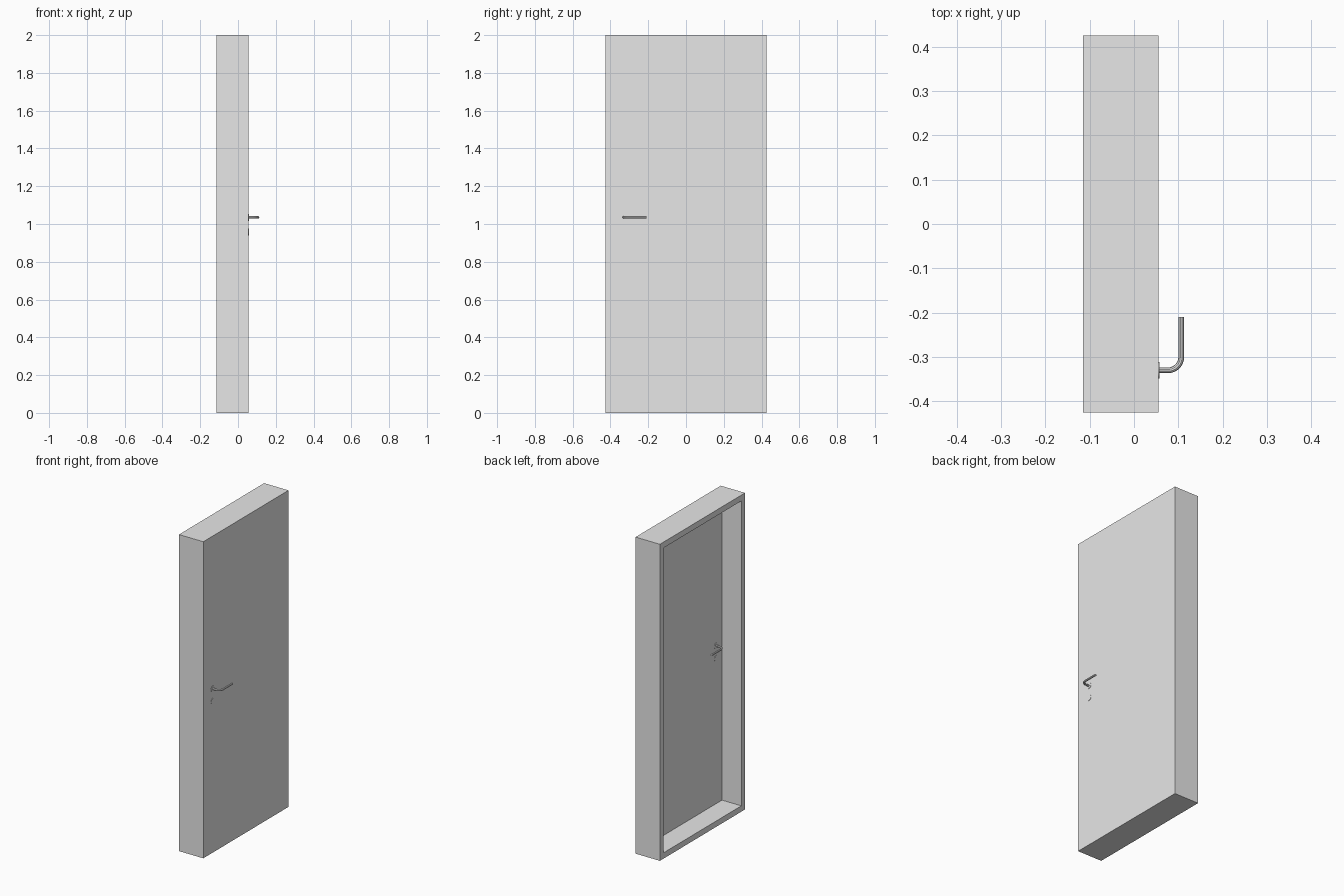
import bpy
import bmesh
from math import pi, sin, cos

cube = bpy.data.objects.get("Cube")
if cube:
    bpy.data.objects.remove(cube, do_unlink=True)

grey = bpy.data.materials.new("light_grey")
grey.use_nodes = True
grey.diffuse_color = (0.8, 0.8, 0.8, 1)
grey.node_tree.nodes["Principled BSDF"].inputs["Base Color"].default_value = (0.8, 0.8, 0.8, 1)

BACK, FACE = -0.115, 0.055      # wall depth along x
HALF, HEIGHT = 0.425, 2.0       # outer frame
BORDER, LEAF = 0.037, 0.035     # frame width, leaf thickness
HANDLE_Y, HANDLE_Z, LOCK_Z = -0.33, 1.035, 0.957


def finish(obj, name):
    obj.name = obj.data.name = name
    obj.data.materials.clear()
    obj.data.materials.append(grey)
    return obj


def from_bmesh(bm, name):
    bmesh.ops.recalc_face_normals(bm, faces=bm.faces)
    mesh = bpy.data.meshes.new(name)
    bm.to_mesh(mesh)
    bm.free()
    obj = bpy.data.objects.new(name, mesh)
    bpy.context.collection.objects.link(obj)
    return finish(obj, name)


def rectangle(bm, x, inset):
    y = HALF - inset
    return [bm.verts.new((x, a, b)) for a, b in
            ((-y, inset), (y, inset), (y, HEIGHT - inset), (-y, HEIGHT - inset))]


# Frame: four rectangular loops joined into a closed ring
bm = bmesh.new()
loops = [rectangle(bm, x, i) for x, i in
         ((BACK, 0), (FACE, 0), (FACE, BORDER), (BACK, BORDER))]
for a, b in zip(loops, loops[1:] + loops[:1]):
    for i in range(4):
        j = (i + 1) % 4
        bm.faces.new((a[i], a[j], b[j], b[i]))
from_bmesh(bm, "door_frame")

# Leaf: flush with the outer face of the frame
bm = bmesh.new()
a, b = rectangle(bm, FACE - LEAF, BORDER), rectangle(bm, FACE, BORDER)
bm.faces.new(a)
bm.faces.new(b)
for i in range(4):
    j = (i + 1) % 4
    bm.faces.new((a[i], a[j], b[j], b[i]))
from_bmesh(bm, "door_leaf")


def smooth(obj):
    bpy.ops.object.select_all(action="DESELECT")
    obj.select_set(True)
    bpy.context.view_layer.objects.active = obj
    bpy.ops.object.shade_smooth_by_angle(angle=pi / 6)


def plate(name, x, z, side):
    bpy.ops.mesh.primitive_cylinder_add(
        vertices=24, radius=0.019, depth=0.002,
        location=(x + side * 0.001, HANDLE_Y, z), rotation=(0, pi / 2, 0))
    smooth(finish(bpy.context.object, name))


def lever(name, x, side):
    reach, bend, end = 0.0515, 0.03, -0.21
    path = [(0, HANDLE_Y)]
    for k in range(9):
        t = k / 8 * pi / 2
        path.append((reach - bend + bend * sin(t), HANDLE_Y + bend - bend * cos(t)))
    path.append((reach, end))
    curve = bpy.data.curves.new(name, "CURVE")
    curve.dimensions = "3D"
    curve.bevel_depth = 0.0065
    curve.bevel_resolution = 3
    curve.use_fill_caps = True
    spline = curve.splines.new("POLY")
    spline.points.add(len(path) - 1)
    for point, (out, y) in zip(spline.points, path):
        point.co = (x + side * out, y, HANDLE_Z, 1)
    obj = bpy.data.objects.new(name, curve)
    bpy.context.collection.objects.link(obj)
    bpy.ops.object.select_all(action="DESELECT")
    obj.select_set(True)
    bpy.context.view_layer.objects.active = obj
    bpy.ops.object.convert(target="MESH")
    smooth(finish(bpy.context.object, name))


# Handle set on each side of the leaf
for label, x, side in (("outer", FACE, 1), ("inner", FACE - LEAF, -1)):
    plate(label + "_handle_rose", x, HANDLE_Z, side)
    plate(label + "_lock_plate", x, LOCK_Z, side)
    lever(label + "_lever", x, side)
